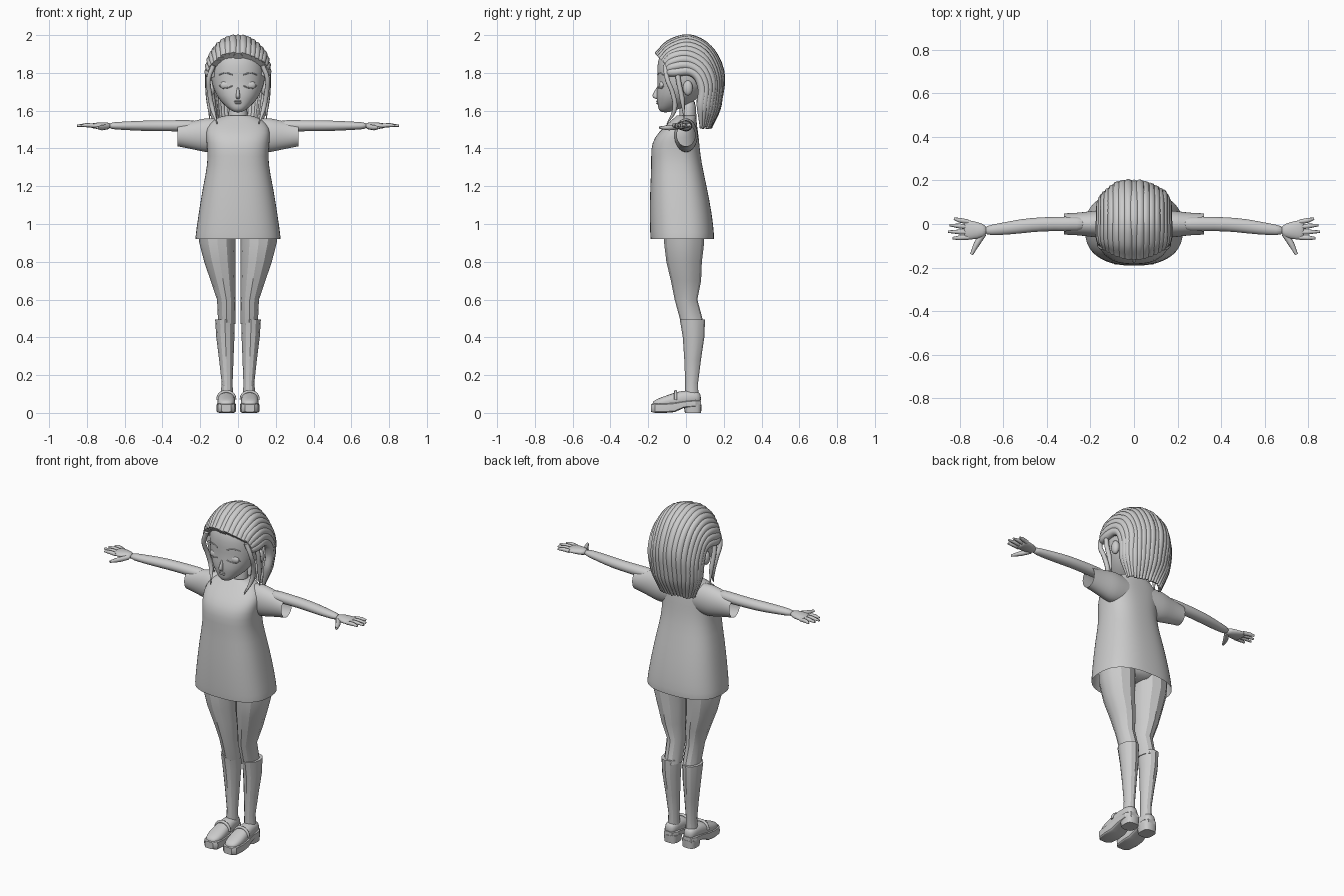
import bpy, bmesh, math, random
from mathutils import Vector

random.seed(4)
cube = bpy.data.objects.get("Cube")
if cube:
    bpy.data.objects.remove(cube, do_unlink=True)

grey = bpy.data.materials.new("plain_grey")
grey.use_nodes = True
shade = (.6, .6, .6, 1)
grey.diffuse_color = shade
grey.node_tree.nodes["Principled BSDF"].inputs["Base Color"].default_value = shade


def add_object(name, data):
    """Colour the data and place it in the scene."""
    data.materials.append(grey)
    obj = bpy.data.objects.new(name, data)
    bpy.context.collection.objects.link(obj)
    return obj


def loft(name, axis, centre, rings, side=1, sides=16, power=2, smooth=True, closed=True):
    """Skin rounded sections; ring = (position along axis, shift, half width, half depth).
    The width is centred on a fixed value, or on a rule of the half width."""
    bm = bmesh.new()
    loops = []
    for position, shift, wide, deep in rings:
        middle = centre(wide) if callable(centre) else centre
        loop = []
        for i in range(sides):
            c, s = math.cos(math.tau * i / sides), math.sin(math.tau * i / sides)
            w = middle + wide * math.copysign(abs(c) ** (2 / power), c)
            d = shift + deep * math.copysign(abs(s) ** (2 / power), s)
            x, y, z = {"x": (position, d, w), "y": (w, position, d), "z": (w, d, position)}[axis]
            loop.append(bm.verts.new((x * side, y, z)))
        loops.append(loop)
    for lower, upper in zip(loops, loops[1:]):
        for i in range(sides):
            bm.faces.new((lower[i - 1], lower[i], upper[i], upper[i - 1]))
    if closed:
        bm.faces.new(loops[0])
        bm.faces.new(loops[-1])
    bmesh.ops.recalc_face_normals(bm, faces=bm.faces)
    mesh = bpy.data.meshes.new(name)
    bm.to_mesh(mesh)
    bm.free()
    obj = add_object(name, mesh)
    if smooth:
        mesh.shade_smooth()
        obj.modifiers.new("Subdivision", "SUBSURF").levels = 1
    else:
        bpy.ops.object.select_all(action="DESELECT")
        obj.select_set(True)
        bpy.context.view_layer.objects.active = obj
        bpy.ops.object.shade_smooth_by_angle(angle=math.radians(30))


def tube(name, points, thickness, tip=1, side=1):
    """Round strand through the points, narrowing at its last point to a fraction of its thickness."""
    curve = bpy.data.curves.new(name, "CURVE")
    curve.dimensions = "3D"
    curve.bevel_depth = thickness
    curve.bevel_resolution = 2
    curve.resolution_u = 6
    curve.use_fill_caps = True
    spline = curve.splines.new("BEZIER")
    spline.bezier_points.add(len(points) - 1)
    for point, (x, y, z) in zip(spline.bezier_points, points):
        point.co = (x * side, y, z)
        point.handle_left_type = point.handle_right_type = "AUTO"
    spline.bezier_points[-1].radius = tip
    add_object(name, curve)


def blob(name, centre, size, side=1):
    """Smooth ellipsoid."""
    bm = bmesh.new()
    bmesh.ops.create_uvsphere(bm, u_segments=16, v_segments=10, radius=1)
    x, y, z = centre
    for v in bm.verts:
        v.co = Vector((x * side, y, z)) + v.co * Vector(size)
    mesh = bpy.data.meshes.new(name)
    bm.to_mesh(mesh)
    bm.free()
    mesh.shade_smooth()
    add_object(name, mesh)


# Head, neck, nose and lips
loft("head", "z", 0, [
    (1.59, -.11, .02, .02), (1.61, -.09, .05, .06), (1.64, -.06, .085, .09), (1.68, -.04, .115, .12),
    (1.74, -.01, .14, .14), (1.8, 0, .147, .155), (1.87, 0, .145, .152), (1.93, 0, .12, .12), (1.97, 0, .06, .06)],
    sides=24, power=2.2)
loft("neck", "z", 0, [(1.48, .01, .06, .05), (1.57, .01, .05, .045), (1.67, .01, .05, .045)])
loft("nose", "z", 0, [(1.66, -.15, .01, .01), (1.675, -.16, .013, .025), (1.69, -.155, .01, .02),
                      (1.73, -.145, .006, .01)], sides=8)
for name, z in (("upper_lip", 1.65), ("lower_lip", 1.64)):
    blob(name, (0, -.15, z), (.02, .008, .005))

# Hair locks fanned from ear to ear, swept from the hairline to the nape
locks = 19
for i in range(locks):
    angle = math.pi * (i / (locks - 1) - .5)
    s, c = math.sin(angle), math.cos(angle)
    stray = random.uniform(-.006, .006)
    tube("hair_lock", [
        (.14 * s, -.15 + .06 * s * s, 1.8 + .09 * c + stray),
        (.15 * s, -.07, 1.8 + .16 * c + stray),
        (.15 * s, .04, 1.8 + .175 * c),
        (.15 * s, .08 + .085 * c + stray, 1.73 + .12 * c),
        (.14 * s, .08 + .085 * c, 1.63),
        (.11 * s, .08 + .05 * c, 1.51 + stray)], .024, tip=.3)

for side in (1, -1):
    # Ears, closed eyes and brows
    blob("ear", (.14, .01, 1.72), (.02, .026, .04), side)
    blob("eyelid", (.06, -.126, 1.735), (.035, .016, .024), side)
    for name, z, bend in (("eyelash", 1.73, -.01), ("eyebrow", 1.79, .01)):
        tube(name, [(.03, -.15, z), (.065, -.14, z + bend), (.1, -.12, z)], .003, side=side)

    # Loose strands in front of the ears
    tube("front_strand", [(.13, -.11, 1.84), (.155, -.1, 1.77), (.15, -.07, 1.69), (.135, -.06, 1.61),
                          (.11, -.1, 1.53)], .013, tip=.2, side=side)
    tube("side_strand", [(.15, -.05, 1.84), (.16, -.04, 1.76), (.155, -.02, 1.66), (.15, -.01, 1.56)],
         .013, tip=.2, side=side)

    # Sleeve and arm
    loft("sleeve", "x", 1.47, [(.08, 0, .085, .06), (.16, 0, .095, .065), (.2, 0, .085, .06),
                               (.26, 0, .072, .052), (.32, 0, .06, .05)], side, closed=False)
    loft("arm", "x", 1.52, [(.2, 0, .035, .036), (.32, 0, .03, .035), (.42, 0, .03, .033), (.52, -.01, .028, .035),
                            (.62, -.025, .022, .028), (.69, -.03, .018, .022)], side, sides=12)

    # Hand with spread fingers
    loft("palm", "x", 1.52, [(.67, -.03, .018, .023), (.72, -.03, .02, .042), (.77, -.026, .015, .048),
                             (.78, -.026, .01, .04)], side, sides=12)
    fingers = (("little", .825), ("ring", .845), ("middle", .853), ("index", .832))
    for i, (name, reach) in enumerate(fingers):
        base, tip = .01 - .024 * i, .025 - .03 * i
        tube(name + "_finger", [(.76, base, 1.52), (.8, (base + tip) / 2, 1.523), (reach, tip, 1.52)],
             .011, tip=.5, side=side)
    tube("thumb", [(.69, -.045, 1.515), (.72, -.09, 1.51), (.745, -.14, 1.51)], .014, tip=.5, side=side)

    # Leg and long sock, keeping a small gap between the knees
    loft("leg", "z", lambda half: half + .013, [
        (.47, .035, .046, .06), (.6, 0, .049, .06), (.7, 0, .066, .08), (.8, -.01, .083, .094),
        (.9, -.01, .096, .106), (1, -.01, .1, .106)], side, sides=12, smooth=False)
    loft("sock", "z", lambda half: half / 2 + .043, [
        (.07, .03, .034, .036), (.16, .03, .029, .034), (.28, .035, .038, .044), (.4, .04, .048, .057),
        (.495, .034, .052, .067)], side, sides=12, smooth=False)

    # Shoe: arched sole, heel, upper and strap
    loft("shoe_sole", "y", .062, [
        (-.185, .025, .026, .02), (-.165, .025, .045, .025), (-.11, .026, .052, .026), (-.06, .03, .05, .026),
        (-.01, .045, .044, .018), (.05, .05, .044, .018), (.08, .05, .026, .016)], side, power=6, smooth=False)
    loft("shoe_heel", "z", .06, [(0, .037, .04, .043), (.045, .035, .044, .048)], side, power=3, smooth=False)
    loft("shoe_upper", "y", .062, [
        (-.18, .045, .024, .014), (-.15, .05, .044, .026), (-.1, .058, .049, .036), (-.04, .07, .045, .045),
        (.01, .08, .041, .04), (.06, .08, .037, .035), (.08, .075, .02, .025)], side, power=2.4)
    arch = [math.pi * i / 6 for i in range(7)]
    tube("shoe_strap", [(.062 + .046 * math.cos(t), -.055, .07 + .044 * math.sin(t)) for t in arch], .008, side=side)

# Loose shirt, flaring to the hem, and the hips beneath it
loft("shirt", "z", 0, [
    (.92, -.02, .226, .168), (.94, -.02, .226, .17), (1.05, -.027, .21, .166), (1.2, -.04, .186, .15),
    (1.32, -.05, .16, .133), (1.4, -.057, .163, .13), (1.46, -.05, .17, .118), (1.51, -.03, .17, .09),
    (1.55, -.01, .135, .066), (1.57, 0, .09, .054), (1.575, 0, .06, .048)],
    sides=32, power=2.5, closed=False)
loft("hips", "z", 0, [(.93, -.01, .15, .09), (1, -.01, .18, .11), (1.2, -.02, .13, .09)])
